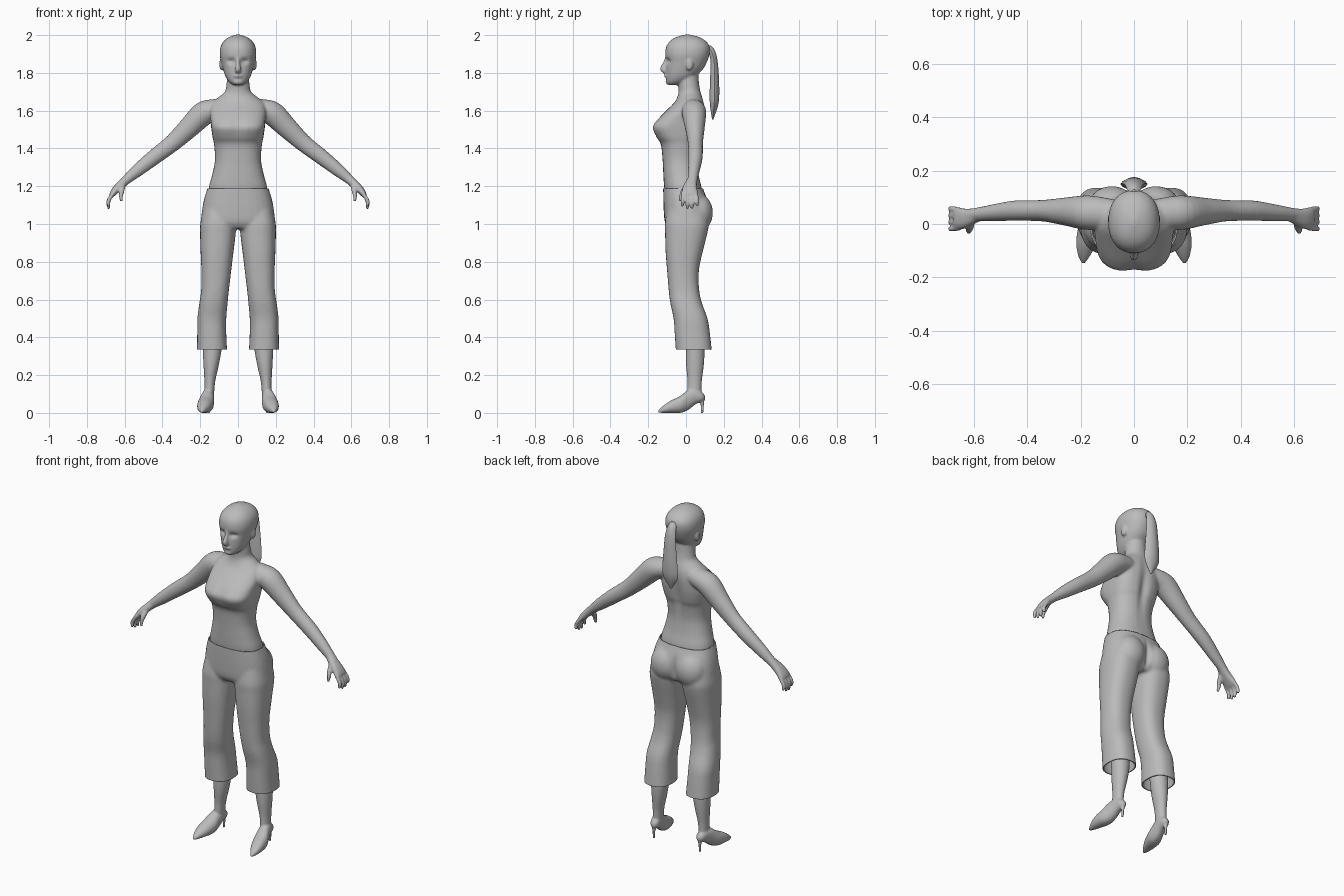
import bpy, bmesh
from math import cos, sin, pi, exp
from mathutils import Vector, Matrix

if "Cube" in bpy.data.objects:
    bpy.data.objects.remove(bpy.data.objects["Cube"])

grey = bpy.data.materials.new("plain grey")
grey.use_nodes = True
grey.diffuse_color = (0.5, 0.5, 0.5, 1)
grey.node_tree.nodes["Principled BSDF"].inputs["Base Color"].default_value = (0.5, 0.5, 0.5, 1)


def refine(rows, n=4):
    """Smooth interpolation between rows of numbers."""
    out = []
    for i in range(len(rows) - 1):
        a, b = rows[max(i - 1, 0)], rows[i]
        c, d = rows[i + 1], rows[min(i + 2, len(rows) - 1)]
        for k in range(n):
            t = k / n
            out.append([q + t * (r - p) / 2 + t * t * (p - 2.5 * q + 2 * r - s / 2)
                        + t ** 3 * (1.5 * (q - r) + (s - p) / 2)
                        for p, q, r, s in zip(a, b, c, d)])
    return out + [list(rows[-1])]


def loft(bm, rings, mirror=False, n=28):
    """Skin rings of (centre, half axis u, half axis v, roundness)."""
    for side in ((1, -1) if mirror else (1,)):
        loops = []
        for c, u, v, p in rings:
            loop = []
            for i in range(n):
                a = 2 * pi * i / n
                ca, sa = cos(a), sin(a)
                co = c + u * (abs(ca) ** (2 / p) * (1 if ca > 0 else -1)) \
                       + v * (abs(sa) ** (2 / p) * (1 if sa > 0 else -1))
                loop.append(bm.verts.new((co.x * side, co.y, co.z)))
            loops.append(loop)
        for a, b in zip(loops, loops[1:]):
            for i in range(n):
                bm.faces.new((a[i], a[(i + 1) % n], b[(i + 1) % n], b[i]))
        bm.faces.new(loops[0])
        bm.faces.new(loops[-1])


def upright(rows, p=2.2):
    """Rows: height, inner x, outer x, front y, back y, optional roundness."""
    return [(Vector(((r[1] + r[2]) / 2, (r[3] + r[4]) / 2, r[0])),
             Vector(((r[2] - r[1]) / 2, 0, 0)), Vector((0, (r[4] - r[3]) / 2, 0)),
             r[5] if len(r) > 5 else p) for r in refine(rows)]


def tube(rows, p=2):
    """Rows: x, y, z, radius along y, radius across."""
    rows = refine(rows)
    pts = [Vector(r[:3]) for r in rows]
    rings = []
    for i, r in enumerate(rows):
        t = (pts[min(i + 1, len(pts) - 1)] - pts[max(i - 1, 0)]).normalized()
        u = Vector((0, 1, 0))
        u = (u - t * u.dot(t)).normalized()
        rings.append((pts[i], u * r[3], t.cross(u) * r[4], p))
    return rings


def blob(bm, centre, size, mirror=False):
    for side in ((1, -1) if mirror else (1,)):
        m = Matrix.Translation((centre[0] * side, *centre[1:])) @ Matrix.Diagonal((*size, 1))
        bmesh.ops.create_uvsphere(bm, u_segments=20, v_segments=12, radius=1, matrix=m)


def finish(name, bm, voxel=0, smooth=6, dents=(), cuts=(), angle=60):
    """Make an object; optionally fuse its parts, press in dents and trim ends."""
    bmesh.ops.recalc_face_normals(bm, faces=bm.faces)
    mesh = bpy.data.meshes.new(name)
    bm.to_mesh(mesh)
    ob = bpy.data.objects.new(name, mesh)
    bpy.context.collection.objects.link(ob)
    if voxel:
        fuse = ob.modifiers.new("fuse", "REMESH")
        fuse.mode, fuse.voxel_size = "VOXEL", voxel
        soft = ob.modifiers.new("soften", "SMOOTH")
        soft.factor, soft.iterations = 0.5, smooth
        baked = bpy.data.meshes.new_from_object(
            ob.evaluated_get(bpy.context.evaluated_depsgraph_get()))
        ob.modifiers.clear()
        bm.clear()
        bm.from_mesh(baked)
        for centre, radius, push in dents:
            for v in bm.verts:
                d = [(a - b) / r for a, b, r in zip(v.co, centre, radius)]
                v.co.y += push * exp(-sum(k * k for k in d))
        for z, way in cuts:
            bmesh.ops.bisect_plane(bm, geom=bm.verts[:] + bm.edges[:] + bm.faces[:],
                                   plane_co=(0, 0, z), plane_no=(0, 0, way), clear_outer=True)
        ob.data = baked
        bm.to_mesh(baked)
        baked.name = name
    bm.free()
    ob.data.materials.clear()
    ob.data.materials.append(grey)
    bpy.ops.object.select_all(action="DESELECT")
    ob.select_set(True)
    bpy.context.view_layer.objects.active = ob
    bpy.ops.object.shade_smooth_by_angle(angle=angle * pi / 180)
    return ob


# Upper body: torso and neck
bm = bmesh.new()
torso = [(1.1, .155, -.10, .09, 2.2), (1.19, .155, -.115, .083, 2.3), (1.26, .137, -.12, .068, 2.3),
         (1.34, .122, -.124, .06, 2.3), (1.42, .127, -.133, .068, 2.4), (1.46, .135, -.157, .08, 2.7),
         (1.51, .142, -.178, .09, 3), (1.55, .146, -.155, .096, 2.8), (1.6, .15, -.105, .1, 2.4),
         (1.64, .14, -.065, .096, 2.2), (1.67, .105, -.047, .088, 2), (1.7, .07, -.04, .078, 2),
         (1.74, .061, -.042, .07, 2), (1.8, .055, -.04, .065, 2)]
loft(bm, upright([(z, -w, w, f, b, p) for z, w, f, b, p in torso]))

# Head, nose, lips, chin and ears
head = [(1.735, .022, -.09, -.05), (1.75, .045, -.102, 0), (1.78, .066, -.105, .05),
        (1.82, .08, -.106, .09), (1.86, .09, -.105, .112), (1.9, .097, -.11, .125),
        (1.94, .092, -.104, .125), (1.97, .074, -.083, .103), (1.99, .046, -.05, .068),
        (2.003, .008, -.005, .02)]
loft(bm, upright([(z, -w, w, f, b) for z, w, f, b in head]))
loft(bm, tube([(0, -.102, 1.885, .008, .008), (0, -.112, 1.85, .012, .01),
               (0, -.12, 1.822, .018, .015), (0, -.108, 1.808, .014, .016)]))
blob(bm, (0, -.1, 1.784), (.026, .016, .011))
blob(bm, (0, -.09, 1.752), (.026, .018, .016))
blob(bm, (.088, .018, 1.845), (.011, .02, .033), True)

# Arms
loft(bm, tube([(.07, .035, 1.615, .055, .05), (.13, .04, 1.605, .062, .056), (.185, .043, 1.583, .064, .064),
               (.26, .047, 1.51, .052, .056), (.345, .05, 1.43, .04, .046),
               (.445, .05, 1.353, .038, .041), (.53, .042, 1.285, .031, .034),
               (.59, .035, 1.235, .026, .025), (.62, .03, 1.207, .028, .023)]), True)

# Hands: palm, four fingers and thumb
loft(bm, tube([(.59, .033, 1.235, .025, .022), (.63, .022, 1.198, .036, .022),
               (.658, .02, 1.168, .042, .018), (.67, .02, 1.15, .038, .013)], 2.5), True)
for i, tip in enumerate((1.092, 1.08, 1.08, 1.095)):
    y = -.014 + .022 * i
    spread = -.004 + .003 * i
    loft(bm, tube([(.655, y, 1.17, .011, .012), (.68, y + spread, 1.135, .0105, .011),
                   (.687, y + spread, (1.135 + tip) / 2, .01, .011),
                   (.683, y + 2 * spread, tip, .007, .007)]), True, 12)
loft(bm, tube([(.612, .01, 1.205, .015, .016), (.615, -.014, 1.175, .014, .014),
               (.62, -.026, 1.145, .011, .011), (.617, -.031, 1.118, .007, .007)]), True, 12)

# Eye sockets, bust hollow and spine hollow
finish("upper_body", bm, .006, 5,
       dents=[((s * .036, -.1, 1.862), (.022, .03, .014), .013) for s in (1, -1)]
       + [((0, -.17, 1.52), (.03, .05, .05), .006), ((0, .09, 1.48), (.025, .04, .14), -.014)])

# Ponytail
bm = bmesh.new()
tail = [(1.945, .012, .1, .13), (1.92, .026, .11, .152), (1.87, .034, .13, .166),
        (1.78, .042, .128, .174), (1.68, .05, .125, .176), (1.62, .046, .128, .168),
        (1.553, .004, .138, .144)]
loft(bm, upright([(z, -w, w, f, b) for z, w, f, b in tail], 1.6), n=12)
finish("ponytail", bm, angle=40)

# Trousers: hips, seat and flared legs, open at waist and hems
bm = bmesh.new()
hips = [(1.25, .145, -.121, .075), (1.19, .162, -.121, .09), (1.13, .18, -.12, .113),
        (1.07, .191, -.118, .125), (1.01, .197, -.112, .115), (.975, .19, -.09, .09)]
loft(bm, upright([(z, -w, w, f, b) for z, w, f, b in hips], 2.5))
blob(bm, (.083, .065, 1.06), (.09, .078, .1), True)
loft(bm, upright([(1.08, .01, .185, -.1, .11), (1, .01, .2, -.112, .12), (.95, .012, .201, -.111, .113),
                  (.85, .024, .198, -.108, .088), (.75, .036, .194, -.1, .068),
                  (.65, .048, .195, -.092, .07), (.58, .055, .205, -.083, .085),
                  (.5, .062, .215, -.066, .114), (.42, .062, .216, -.06, .127),
                  (.3, .056, .218, -.052, .14)], 2.4), True)
trousers = finish("trousers", bm, .009, 5, dents=[((0, .14, 1.05), (.014, .05, .08), -.02)],
                  cuts=[(1.188, 1), (.335, -1)])
cloth = trousers.modifiers.new("cloth", "SOLIDIFY")
cloth.thickness = .006

# Lower legs and shoes
bm = bmesh.new()
loft(bm, upright([(.55, .08, .185, -.02, .09), (.36, .085, .187, -.003, .098),
                  (.26, .1, .183, 0, .095), (.17, .12, .178, .008, .084),
                  (.11, .126, .178, .008, .082), (.07, .132, .178, .02, .085)], 2), True)
shoe = [(-.148, .19, .005, .001, .014), (-.12, .187, .022, 0, .038), (-.08, .18, .036, 0, .065),
        (-.03, .171, .042, 0, .09), (.01, .163, .036, .014, .12), (.05, .156, .03, .045, .128),
        (.085, .152, .023, .06, .11), (.101, .15, .008, .07, .09)]
loft(bm, [(Vector((x, y, (lo + hi) / 2)), Vector((w, 0, 0)), Vector((0, 0, (hi - lo) / 2)), 2.2)
          for y, x, w, lo, hi in refine(shoe)], True)
# Slim heels
loft(bm, upright([(.085, .136, .168, .062, .1), (.045, .144, .16, .076, .096),
                  (0, .146, .158, .079, .093)], 2), True, 12)
finish("legs_and_shoes", bm, .005, 3)
